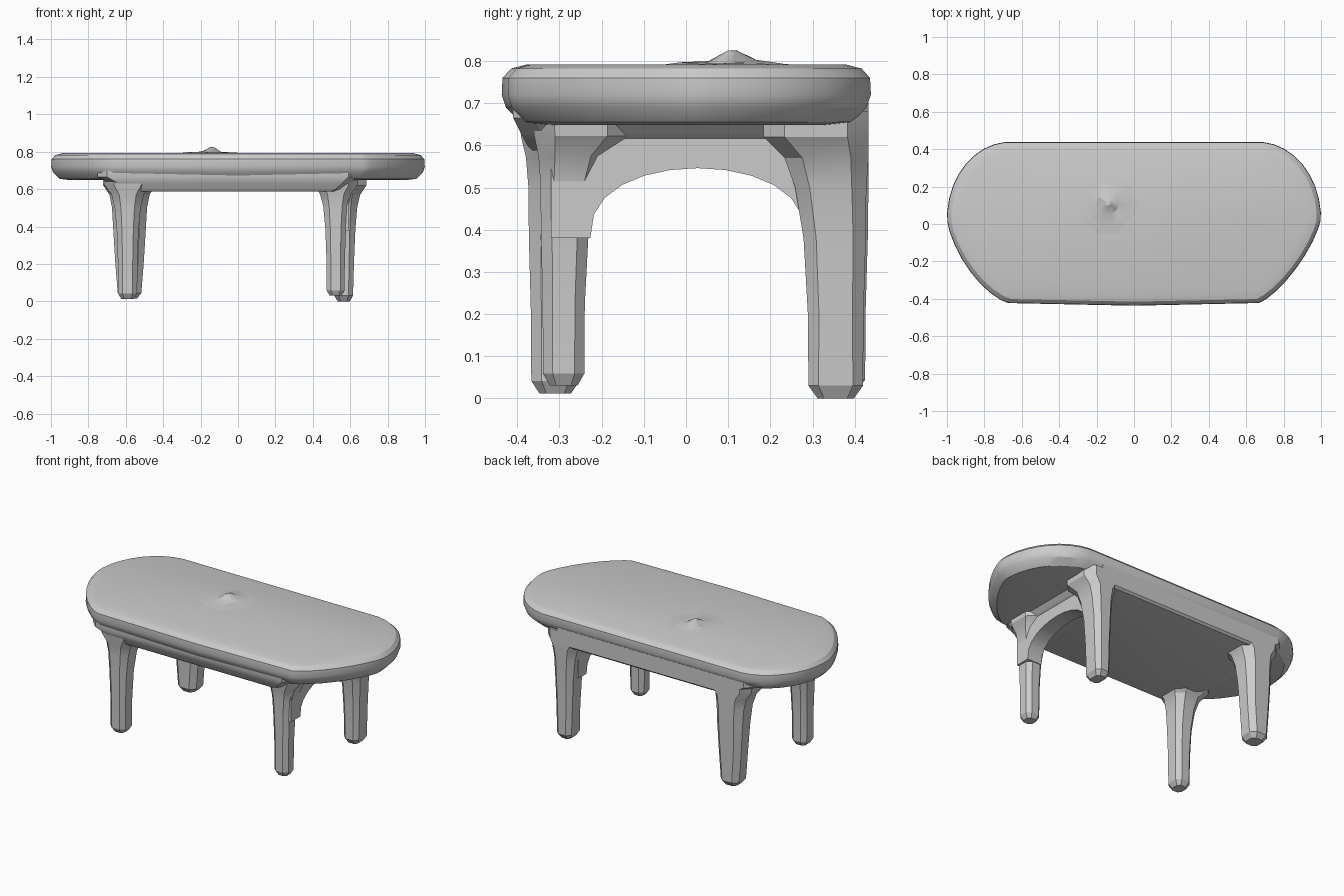
import bpy, bmesh, math, random

if "Cube" in bpy.data.objects:
    bpy.data.objects.remove(bpy.data.objects["Cube"])
random.seed(4)


def loft(name, rings):
    """Skin a stack of equal-length point rings and cap both ends."""
    bm = bmesh.new()
    vr = [[bm.verts.new(p) for p in r] for r in rings]
    n = len(vr[0])
    for a, b in zip(vr, vr[1:]):
        for i in range(n):
            j = (i + 1) % n
            bm.faces.new((a[i], a[j], b[j], b[i]))
    bm.faces.new(vr[0][::-1])
    bm.faces.new(vr[-1])
    bmesh.ops.recalc_face_normals(bm, faces=bm.faces)
    me = bpy.data.meshes.new(name)
    bm.to_mesh(me)
    bm.free()
    ob = bpy.data.objects.new(name, me)
    bpy.context.collection.objects.link(ob)
    bpy.ops.object.select_all(action='DESELECT')
    ob.select_set(True)
    bpy.context.view_layer.objects.active = ob
    bpy.ops.object.shade_smooth_by_angle(angle=math.radians(28))
    return ob


def box_ring(x0, x1, y0, y1, z):
    """Chamfered rectangle ring."""
    c = min(x1 - x0, y1 - y0) * 0.24
    c = min(c, 0.05)
    return [(x0 + c, y0, z), (x1 - c, y0, z), (x1, y0 + c, z), (x1, y1 - c, z),
            (x1 - c, y1, z), (x0 + c, y1, z), (x0, y1 - c, z), (x0, y0 + c, z)]


# Table top: round back corners, flatter diagonal front corners
def outline_point(a):
    c, s = math.cos(a), math.sin(a)
    n = 2.0 if s > 0 else (1.35 if c > 0 else 1.5)
    u, v = abs(c) ** (2 / n), abs(s) ** (2 / n)
    x = math.copysign(0.66 + 0.34 * u, c)
    y = 0.03 + (0.41 * v if s > 0 else -0.455 * v)
    return x, y


outline = [outline_point(2 * math.pi * (i + 0.5) / 36 - math.pi / 2) for i in range(36)]
outline.append((0, -0.437))


def top_ring(inset, z):
    return [(x * (1 - inset), y * (1 - inset / 0.44), z) for x, y in outline]


loft("table_top", [top_ring(*r) for r in (
    (0.10, 0.648), (0.045, 0.655), (0.01, 0.69), (0, 0.72),
    (0.002, 0.76), (0.022, 0.782), (0.06, 0.792))])

# Apron block under the top: flush at the back, flaring at front and ends
apron = []
for t, z in ((0, 0.588), (0.25, 0.60), (0.6, 0.63), (1, 0.665), (1, 0.70)):
    apron.append(box_ring(-0.60 - 0.15 * t, 0.55 + 0.09 * t,
                          -0.365 - 0.045 * t, 0.42 + 0.013 * min(1, 4 * t), z))
loft("apron", apron)

# Arched rail joining the two right-hand legs
arch = [(0.36, 0.66), (-0.32, 0.66), (-0.32, 0.38)]
for i in range(13):
    a = math.pi * (1 - i / 12)
    arch.append((0.028 + 0.255 * math.cos(a), 0.38 + 0.166 * math.sin(a) ** 0.8))
arch.append((0.36, 0.38))
loft("right_end_rail", [[(x, y, z) for y, z in arch] for x in (0.49, 0.59)])


# Legs share one profile: height, width factor, flare towards the top
profile = ((0.0, 0.65, 0), (0.03, 0.98, 0), (0.20, 1.0, 0), (0.38, 1.08, 0.05),
           (0.50, 1.1, 0.25), (0.57, 1.2, 0.5), (0.62, 1.4, 1), (0.68, 1.5, 1))


def leg(name, x, y, half_x, half_y, foot, belly):
    """Chamfered leg that spreads inwards at the top; belly swells its middle."""
    side = 1 if y > 0 else -1
    rings = []
    for z, k, flare in profile:
        swell = belly * math.sin(math.pi * min(1, z / 0.68))
        hx = half_x * k + 0.05 * flare + swell
        outer = side * min(abs(y) + half_y * k, 0.433 if y > 0 else 0.40)
        inner = y - side * (half_y * min(k, 1.08) + 0.10 * flare)
        rings.append(box_ring(x - hx, x + hx, min(inner, outer), max(inner, outer),
                              foot + z * (1 - foot / 0.68)))
    loft(name, rings)


leg("front_left_leg", -0.59, -0.31, 0.052, 0.058, 0.012, 0)
leg("front_right_leg", 0.522, -0.29, 0.049, 0.050, 0.03, 0)
leg("back_left_leg", -0.58, 0.36, 0.062, 0.066, 0.015, 0.018)
leg("back_right_leg", 0.565, 0.355, 0.050, 0.066, 0, 0.006)

# Rough, low bump on the table top
bump = []
for radius, z, jitter in ((0.20, 0.788, 0), (0.13, 0.795, 0.003),
                          (0.06, 0.797, 0.008), (0.012, 0.823, 0.002)):
    bump.append([(-0.14 + radius * math.cos(math.tau * i / 10),
                  0.11 + radius * math.sin(math.tau * i / 10),
                  z + random.uniform(-jitter, jitter)) for i in range(10)])
loft("surface_bump", bump)
